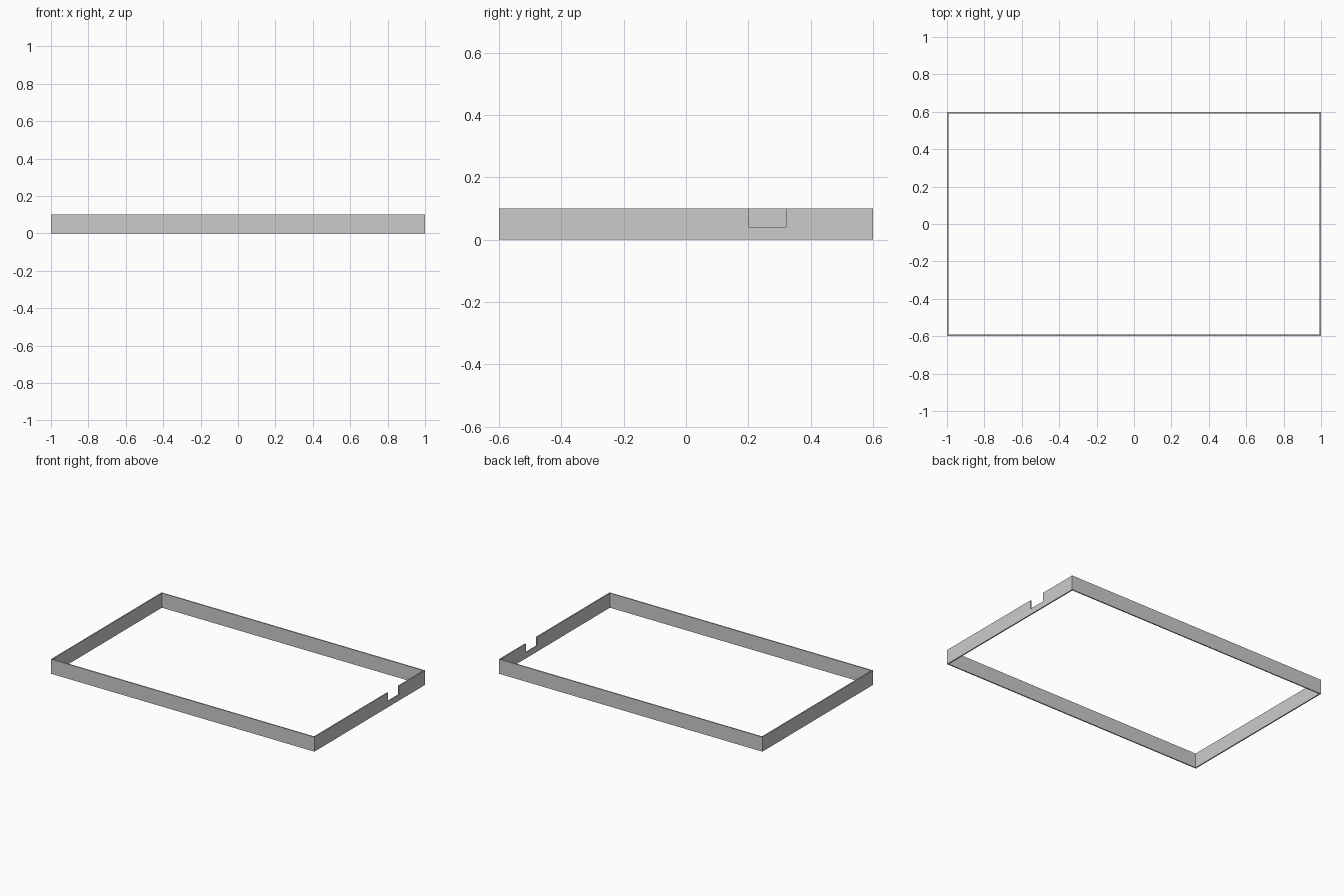
import bpy
import bmesh

HALF_X, HALF_Y, HEIGHT, WALL = 1.0, 0.6, 0.1, 0.008
NOTCH_START, NOTCH_END, NOTCH_FLOOR = 0.2, 0.32, 0.04

cube = bpy.data.objects.get("Cube")
if cube:
    bpy.data.objects.remove(cube, do_unlink=True)

grey = bpy.data.materials.new("light_grey")
grey.use_nodes = True
grey.diffuse_color = (0.6, 0.6, 0.6, 1)
grey.node_tree.nodes["Principled BSDF"].inputs["Base Color"].default_value = (0.6, 0.6, 0.6, 1)


def make_object(name, bm):
    bmesh.ops.recalc_face_normals(bm, faces=bm.faces)
    mesh = bpy.data.meshes.new(name)
    bm.to_mesh(mesh)
    bm.free()
    obj = bpy.data.objects.new(name, mesh)
    bpy.context.collection.objects.link(obj)
    return obj


# Rectangular frame: outer and inner outlines bridged, then raised
bm = bmesh.new()
loops = []
for inset in (0, WALL):
    x, y = HALF_X - inset, HALF_Y - inset
    loops.append([bm.verts.new((sx * x, sy * y, 0))
                  for sx, sy in ((-1, -1), (1, -1), (1, 1), (-1, 1))])
outer, inner = loops
for i in range(4):
    j = (i + 1) % 4
    bm.faces.new((outer[i], outer[j], inner[j], inner[i]))
raised = bmesh.ops.extrude_face_region(bm, geom=bm.faces[:], use_keep_orig=True)
top_verts = [g for g in raised["geom"] if isinstance(g, bmesh.types.BMVert)]
bmesh.ops.translate(bm, verts=top_verts, vec=(0, 0, HEIGHT))
frame = make_object("frame_wall", bm)
frame.data.materials.append(grey)

# Cutter for the open notch in the left wall
bm = bmesh.new()
bmesh.ops.create_cube(bm, size=1)
bmesh.ops.scale(bm, verts=bm.verts, vec=(0.1, NOTCH_END - NOTCH_START, 0.2))
bmesh.ops.translate(bm, verts=bm.verts,
                    vec=(HALF_X, (NOTCH_START + NOTCH_END) / 2, NOTCH_FLOOR + 0.1))
cutter = make_object("notch_cutter", bm)
cutter.hide_render = True
cutter.hide_viewport = True
cutter.display_type = 'WIRE'

notch = frame.modifiers.new("notch", 'BOOLEAN')
notch.operation = 'DIFFERENCE'
notch.solver = 'EXACT'
notch.object = cutter
